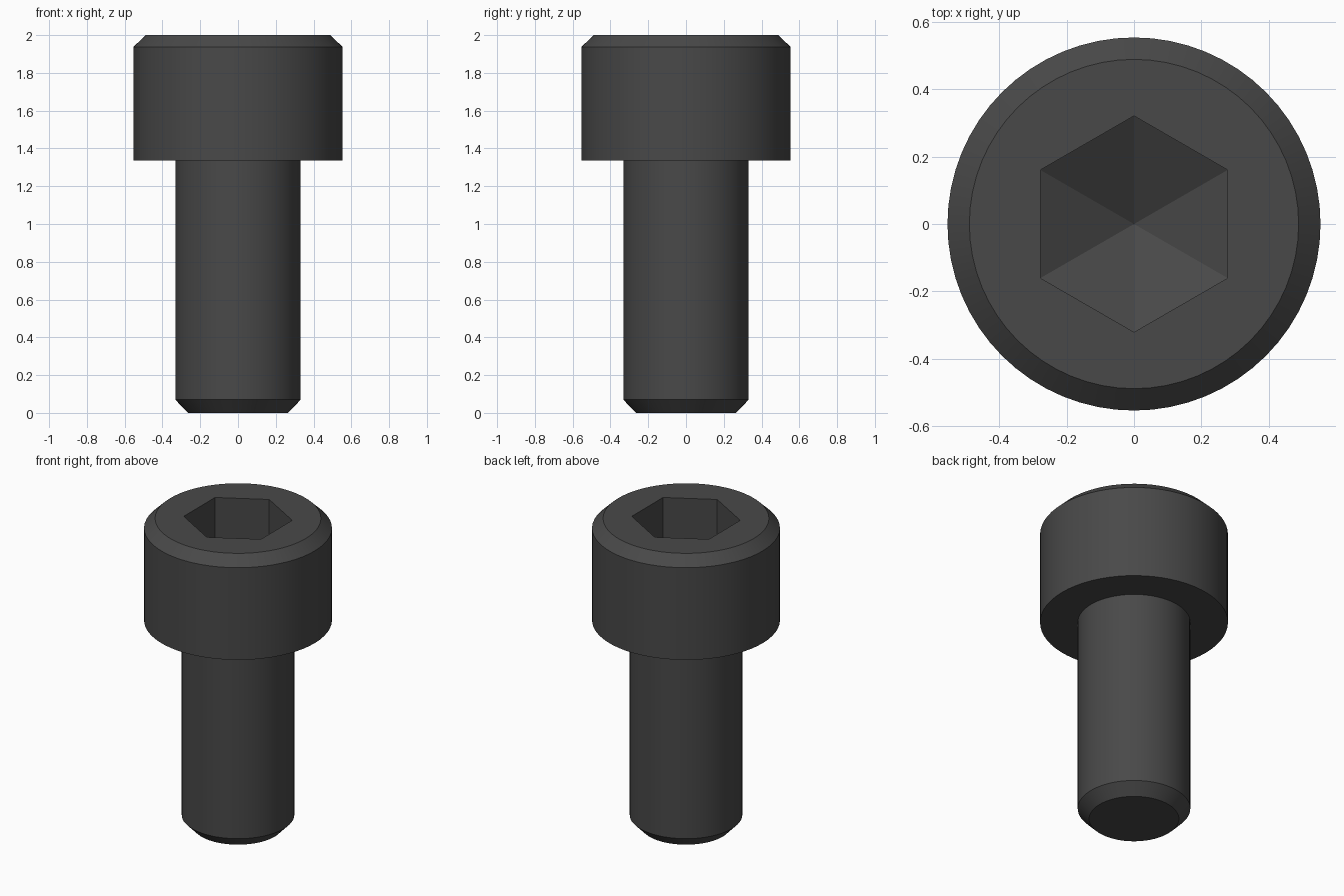
import bpy, bmesh, math

cube = bpy.data.objects.get("Cube")
if cube:
    bpy.data.objects.remove(cube)

SEGMENTS = 64
HEX_RADIUS = 0.321
WALL_DEPTH = 0.34
CONE_DEPTH = HEX_RADIUS * math.tan(math.radians(29))

steel = bpy.data.materials.new("black_steel")
steel.use_nodes = True
steel.diffuse_color = (0.066, 0.066, 0.066, 1)
steel.node_tree.nodes["Principled BSDF"].inputs["Base Color"].default_value = (0.066, 0.066, 0.066, 1)

bm = bmesh.new()


def ring(radius, z, count):
    """Closed loop of vertices, starting on the +y axis."""
    turn = 2 * math.pi / count
    return [bm.verts.new((-radius * math.sin(i * turn), radius * math.cos(i * turn), z))
            for i in range(count)]


def skin(lower, upper):
    """Quads between two loops of equal size."""
    n = len(lower)
    for i in range(n):
        j = (i + 1) % n
        bm.faces.new((lower[i], lower[j], upper[j], upper[i]))


def loop_edges(loop):
    return [bm.edges.get((v, loop[i - 1])) for i, v in enumerate(loop)]


# Shank and head as one turned profile: (radius, height)
profile = [(0.265, 0), (0.332, 0.07), (0.332, 1.337),
           (0.554, 1.337), (0.554, 1.937), (0.489, 2)]
rings = [ring(r, z, SEGMENTS) for r, z in profile]
for lower, upper in zip(rings, rings[1:]):
    skin(lower, upper)
bm.faces.new(rings[0])

# Hexagonal socket with a shallow conical floor
rim = ring(HEX_RADIUS, 2, 6)
floor = ring(HEX_RADIUS, 2 - WALL_DEPTH, 6)
skin(rim, floor)
tip = bm.verts.new((0, 0, 2 - WALL_DEPTH - CONE_DEPTH))
for i in range(6):
    bm.faces.new((floor[i - 1], floor[i], tip))

# Flat top between the socket and the chamfer
bmesh.ops.triangle_fill(bm, use_beauty=True, normal=(0, 0, 1),
                        edges=loop_edges(rings[-1]) + loop_edges(rim))
bmesh.ops.recalc_face_normals(bm, faces=bm.faces)

mesh = bpy.data.meshes.new("socket_screw")
bm.to_mesh(mesh)
bm.free()
mesh.materials.append(steel)
screw = bpy.data.objects.new("socket_screw", mesh)
bpy.context.collection.objects.link(screw)

# Smooth round walls, crisp chamfers and socket
bpy.ops.object.select_all(action="DESELECT")
screw.select_set(True)
bpy.context.view_layer.objects.active = screw
bpy.ops.object.shade_smooth_by_angle(angle=math.radians(20))
